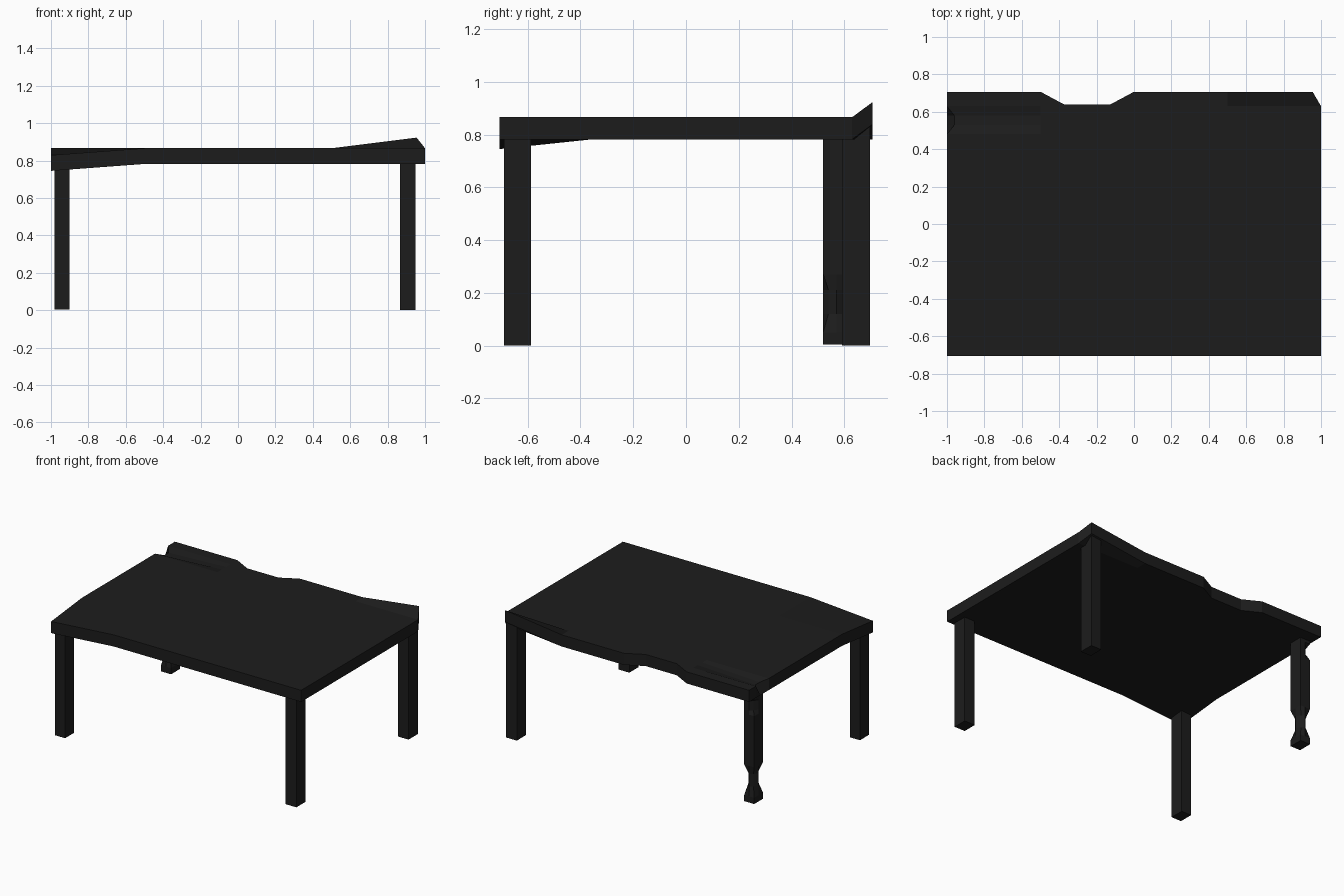
import bpy, bmesh
from mathutils import Vector

if "Cube" in bpy.data.objects:
    bpy.data.objects.remove(bpy.data.objects["Cube"])

mat = bpy.data.materials.new("dark_wood")
mat.diffuse_color = (0.012, 0.012, 0.012, 1)
mat.use_nodes = True
mat.node_tree.nodes["Principled BSDF"].inputs["Base Color"].default_value = mat.diffuse_color


def cut_box(name, lo, hi, cuts, shape=None):
    """Box between two corners, sliced at the given planes, then reshaped per vertex."""
    lo, hi = Vector(lo), Vector(hi)
    bm = bmesh.new()
    bmesh.ops.create_cube(bm, size=1)
    for v in bm.verts:
        v.co = [l + (c + 0.5) * (h - l) for l, h, c in zip(lo, hi, v.co)]
    for axis, values in enumerate(cuts):
        n = Vector([float(i == axis) for i in range(3)])
        for d in values:
            bmesh.ops.bisect_plane(bm, geom=bm.verts[:] + bm.edges[:] + bm.faces[:],
                                   plane_co=n * d, plane_no=n)
    if shape:
        for v in bm.verts:
            shape(v.co)
    bmesh.ops.recalc_face_normals(bm, faces=bm.faces[:])
    me = bpy.data.meshes.new(name)
    bm.to_mesh(me)
    bm.free()
    me.materials.append(mat)
    ob = bpy.data.objects.new(name, me)
    bpy.context.collection.objects.link(ob)
    return ob


# worn table top: raised corner, drooping corner, notched back edge, chipped left edge
def wear_top(co):
    x, y, z = co
    if x > 0.99 and y > 0.7:
        co.x -= 0.045
        co.z += 0.057
    elif x < -0.99 and y < -0.7:
        co.z -= 0.037
    elif y > 0.7 and -0.4 < x < -0.1:
        co.y = 0.64
    elif x < -0.99 and 0.5 < y < 0.6 and z > 0.8:
        co.x += 0.04
        co.z -= 0.02


cut_box("table_top", (-1, -0.707, 0.782), (1, 0.707, 0.866),
        ((-0.5, -0.375, -0.125, 0, 0.5), (-0.355, 0, 0.355, 0.48, 0.53, 0.58, 0.64 - 0.01), ()),
        wear_top)

# three plain legs
cut_box("front_left_leg", (-0.98, -0.69, 0.005), (-0.9, -0.588, 0.79), ((), (), ()))
cut_box("front_right_leg", (0.865, -0.69, 0), (0.95, -0.588, 0.79), ((), (), ()))
cut_box("back_right_leg", (0.865, 0.592, 0), (0.95, 0.698, 0.83), ((), (), ()))


# chipped leg: corners worn in near the foot and one near the top
def wear_leg(co):
    x, y, z = co
    corner = abs(x + 0.94) > 0.03 and abs(y - 0.57) > 0.04
    low = 0.08 < z < 0.24
    high = 0.65 < z < 0.75 and x < -0.95 and y > 0.6
    if corner and (low or high):
        co.x += 0.02 if x < -0.94 else -0.02
        co.y += 0.02 if y < 0.57 else -0.02


cut_box("back_left_leg", (-0.98, 0.52, 0.005), (-0.9, 0.62, 0.79),
        ((-0.94,), (0.57,), (0.05, 0.12, 0.21, 0.27, 0.64, 0.67, 0.74, 0.76)), wear_leg)
